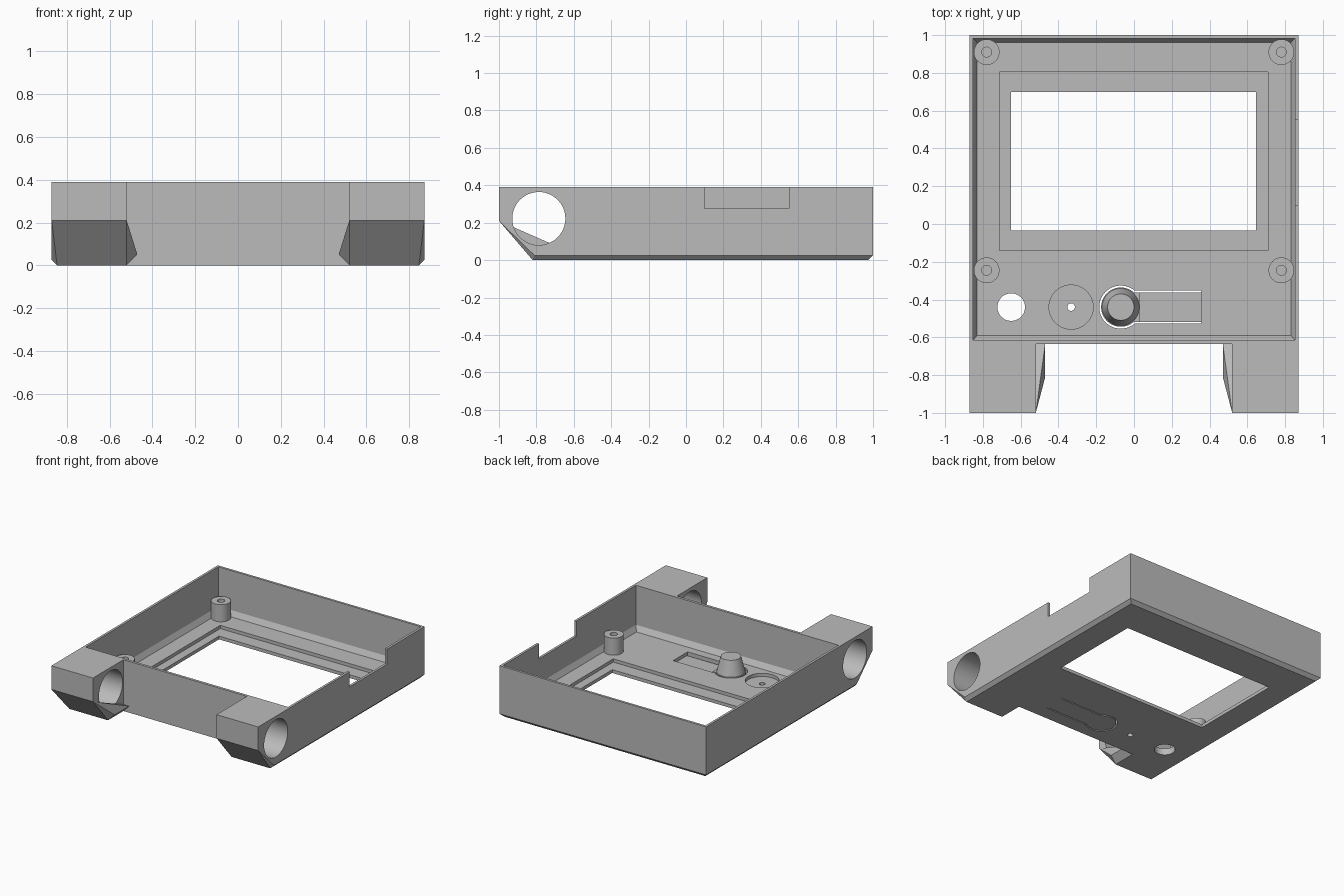
import bpy, bmesh
from math import sin, cos, asin, pi, radians
from mathutils import Matrix, Vector

if "Cube" in bpy.data.objects:
    bpy.data.objects.remove(bpy.data.objects["Cube"])

grey = bpy.data.materials.new("plain grey")
grey.use_nodes = True
colour = (0.5, 0.5, 0.5, 1)
grey.diffuse_color = colour
grey.node_tree.nodes["Principled BSDF"].inputs["Base Color"].default_value = colour


def finish(name, bm):
    bmesh.ops.recalc_face_normals(bm, faces=bm.faces)
    mesh = bpy.data.meshes.new(name)
    bm.to_mesh(mesh)
    bm.free()
    mesh.materials.append(grey)
    obj = bpy.data.objects.new(name, mesh)
    bpy.context.collection.objects.link(obj)
    return obj


def hull(name, points):
    bm = bmesh.new()
    verts = [bm.verts.new(p) for p in points]
    bmesh.ops.convex_hull(bm, input=verts)
    bmesh.ops.dissolve_limit(bm, angle_limit=0.01, verts=bm.verts, edges=bm.edges)
    return finish(name, bm)


def rect(x, y0, y1, z):
    return [(sx * x, y, z) for sx in (-1, 1) for y in (y0, y1)]


def prism(name, outline, z0, z1):
    bm = bmesh.new()
    face = bm.faces.new([bm.verts.new((x, y, z0)) for x, y in outline])
    top = bmesh.ops.extrude_face_region(bm, geom=[face])["geom"]
    moved = [v for v in top if isinstance(v, bmesh.types.BMVert)]
    bmesh.ops.translate(bm, verts=moved, vec=(0, 0, z1 - z0))
    return finish(name, bm)


def box(name, x0, x1, y0, y1, z0, z1):
    return prism(name, [(x0, y0), (x1, y0), (x1, y1), (x0, y1)], z0, z1)


def cylinder(name, centre, r, depth, r_top=None, axis="Z"):
    bm = bmesh.new()
    turn = Matrix.Rotation(pi / 2, 4, "Y") if axis == "X" else Matrix()
    bmesh.ops.create_cone(bm, cap_ends=True, segments=48, radius1=r,
                          radius2=r if r_top is None else r_top, depth=depth,
                          matrix=Matrix.Translation(centre) @ turn)
    return finish(name, bm)


def combine(target, tool, operation="DIFFERENCE"):
    mod = target.modifiers.new("join", "BOOLEAN")
    mod.operation, mod.solver, mod.object = operation, "EXACT", tool
    bpy.context.view_layer.objects.active = target
    bpy.ops.object.modifier_apply(modifier=mod.name)
    bpy.data.objects.remove(tool)


TOP, FLOOR, LEDGE = 0.39, 0.05, 0.025
ROW = -0.44          # y of the row of controls
BUTTON = -0.07       # x of the button
parts = []

# Case block, chamfered along the bottom of the sides and back
case = hull("case", rect(0.87, -0.635, 1, TOP) + rect(0.87, -0.635, 1, 0.025)
            + rect(0.845, -0.635, 0.975, 0))
parts.append(case)

# Hinge ears with sloped undersides, and their inner gussets
for s, side in ((1, "left"), (-1, "right")):
    ear = hull("ear", [(s * x, y, z) for x, y, z in (
        (0.52, -1, TOP), (0.87, -1, TOP), (0.52, -0.62, TOP), (0.87, -0.62, TOP),
        (0.52, -1, 0.21), (0.87, -1, 0.21), (0.52, -0.82, 0), (0.845, -0.82, 0),
        (0.87, -0.81, 0.025), (0.52, -0.62, 0), (0.845, -0.62, 0), (0.87, -0.62, 0.025))])
    combine(case, ear, "UNION")
    parts.append(hull(side + "_gusset", [(s * x, y, z) for x, y, z in (
        (0.52, -1, 0.21), (0.52, -0.82, 0), (0.47, -0.81, FLOOR), (0.52, -0.81, FLOOR),
        (0.47, -0.635, FLOOR), (0.52, -0.635, FLOOR), (0.52, -0.635, 0))]))
combine(case, cylinder("hinge_bore", (0, -0.787, 0.222), 0.142, 3, axis="X"))

# Hollow interior with a sloped foot round the floor
combine(case, hull("cavity", rect(0.852, -0.615, 0.982, 0.5)
                   + rect(0.852, -0.615, 0.982, 0.09) + rect(0.83, -0.59, 0.96, FLOOR)))

# Screen opening, its recess, and the notch in the side wall
combine(case, box("screen_recess", -0.713, 0.71, -0.14, 0.805, LEDGE, 0.1))
combine(case, box("screen_opening", -0.65, 0.645, -0.035, 0.7, -0.1, 0.1))
combine(case, box("side_notch", 0.8, 0.95, 0.1, 0.55, 0.275, 0.5))

# Round holes and the shallow round seat
combine(case, cylinder("jack_hole", (-0.65, ROW, 0), 0.073, 0.3))
combine(case, cylinder("round_seat", (-0.333, ROW, LEDGE + 0.05), 0.117, 0.1))
combine(case, cylinder("pin_hole", (-0.333, ROW, 0), 0.02, 0.3))

# Thin flexing tongue with a keyhole-shaped slit round it
combine(case, box("tongue_recess", BUTTON + 0.1, 0.355, ROW - 0.08, ROW + 0.08, LEDGE, 0.1))


def keyhole(r, h):
    a = asin(h / r)
    arc = [a + (2 * pi - 2 * a) * i / 40 for i in range(41)]
    return ([(0.355, ROW + h)] + [(BUTTON + r * cos(t), ROW + r * sin(t)) for t in arc]
            + [(0.355, ROW - h)])


combine(case, prism("slit", keyhole(0.114, 0.087) + keyhole(0.104, 0.078)[::-1], -0.1, 0.1))

# Tapered button post
parts.append(cylinder("button_post", (BUTTON, ROW, 0.105), 0.1, 0.12, r_top=0.07))

# Four screw posts with blind holes
for x in (-0.78, 0.78):
    for y in (-0.245, 0.91):
        post = cylinder("screw_post", (x, y, 0.11), 0.068, 0.14)
        combine(post, cylinder("screw_hole", (x, y, 0.16), 0.026, 0.16))
        parts.append(post)

# Smooth the round surfaces, keep the edges sharp
bpy.ops.object.select_all(action="DESELECT")
for obj in parts:
    obj.select_set(True)
bpy.context.view_layer.objects.active = case
bpy.ops.object.shade_smooth_by_angle(angle=radians(25))
